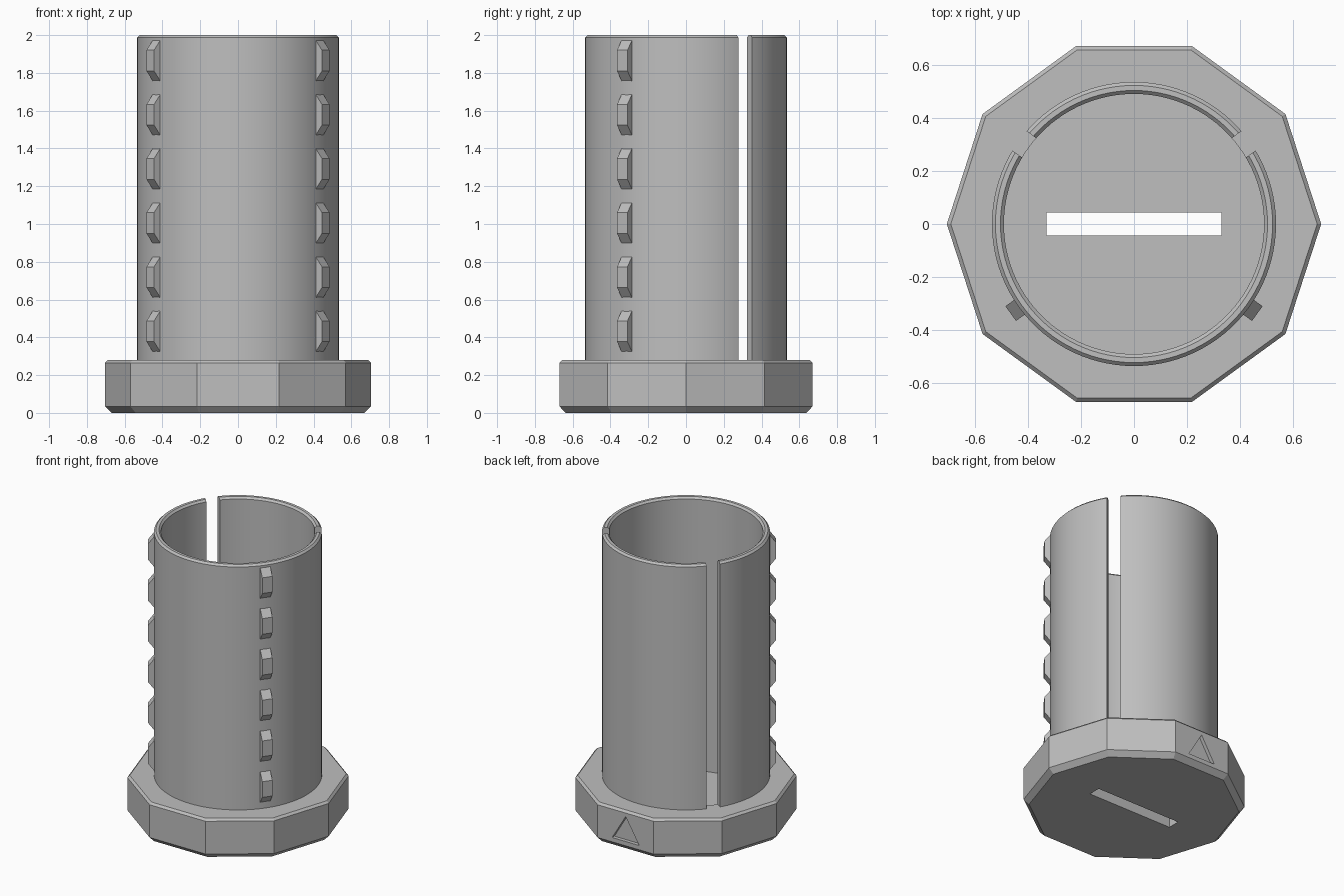
import bpy, bmesh
from math import cos, sin, pi, radians
from mathutils import Matrix, Vector

cube = bpy.data.objects.get("Cube")
if cube:
    bpy.data.objects.remove(cube, do_unlink=True)

grey = bpy.data.materials.new("plain_grey")
grey.use_nodes = True
colour = (0.52, 0.52, 0.52, 1)
grey.diffuse_color = colour
grey.node_tree.nodes["Principled BSDF"].inputs["Base Color"].default_value = colour


def finish(name, bm):
    bmesh.ops.recalc_face_normals(bm, faces=bm.faces)
    mesh = bpy.data.meshes.new(name)
    bm.to_mesh(mesh)
    bm.free()
    mesh.materials.append(grey)
    obj = bpy.data.objects.new(name, mesh)
    bpy.context.collection.objects.link(obj)
    return obj


def revolve(name, profile, sides, ring=False):
    """Turn an (r, z) profile round z; a ring joins its ends, a solid is capped."""
    bm = bmesh.new()
    loops = [[bm.verts.new((r * cos(2 * pi * i / sides), r * sin(2 * pi * i / sides), z))
              for i in range(sides)] for r, z in profile]
    pairs = list(zip(loops, loops[1:]))
    if ring:
        pairs.append((loops[-1], loops[0]))
    else:
        bm.faces.new(loops[0])
        bm.faces.new(loops[-1])
    for a, b in pairs:
        for i in range(sides):
            j = (i + 1) % sides
            bm.faces.new((a[i], a[j], b[j], b[i]))
    return finish(name, bm)


def prism(name, points, y0, y1, angle=0):
    """Extrude an (x, z) outline from y0 to y1, then swing it about z."""
    bm = bmesh.new()
    face = bm.faces.new([bm.verts.new((x, y0, z)) for x, z in points])
    new = bmesh.ops.extrude_face_region(bm, geom=[face])["geom"]
    moved = [v for v in new if isinstance(v, bmesh.types.BMVert)]
    bmesh.ops.translate(bm, verts=moved, vec=Vector((0, y1 - y0, 0)))
    bm.transform(Matrix.Rotation(radians(angle), 4, 'Z'))
    return finish(name, bm)


def rectangle(x0, x1, z0, z1):
    return [(x0, z0), (x1, z0), (x1, z1), (x0, z1)]


def activate(obj):
    bpy.ops.object.select_all(action='DESELECT')
    obj.select_set(True)
    bpy.context.view_layer.objects.active = obj


def cut(obj, cutter):
    cutter.hide_render = True
    mod = obj.modifiers.new("cut", 'BOOLEAN')
    mod.operation = 'DIFFERENCE'
    mod.solver = 'EXACT'
    mod.object = cutter
    activate(obj)
    bpy.ops.object.modifier_apply(modifier=mod.name)
    bpy.data.objects.remove(cutter, do_unlink=True)


SIDES = 100
BORE, OUTER, BASE_TOP, TOP = 0.49, 0.535, 0.28, 2.0

# Ten-sided base with chamfered rims, bore, coin slot and triangular pocket
base = revolve("base", [(0.67, 0), (0.705, 0.035), (0.705, 0.265), (0.69, BASE_TOP)], 10)
cut(base, revolve("bore_cutter", [(BORE, 0.08), (BORE, 0.5)], SIDES))
cut(base, prism("coin_slot_cutter", rectangle(-0.33, 0.33, -0.1, 0.2), -0.043, 0.043))
cut(base, prism("pocket_cutter", [(-0.105, 0.065), (0.105, 0.065), (0, 0.24)], 0.645, 0.75))

# Thin tube with bevelled lip and two lengthwise slots at the back
tube = revolve("tube", [(BORE, BASE_TOP), (OUTER, BASE_TOP), (OUTER, TOP - 0.013),
                        (OUTER - 0.013, TOP), (BORE + 0.013, TOP), (BORE, TOP - 0.013)],
               SIDES, ring=True)
for angle in (36, 144):
    cut(tube, prism("slot_cutter", rectangle(0.3, 0.7, 0.1, 2.2), -0.045, 0.045, angle))
activate(tube)
bpy.ops.object.shade_smooth_by_angle(angle=radians(30))

# Two columns of tapered ridges towards the front
for side, angle in (("left", -36), ("right", 216)):
    for i in range(6):
        z = 0.432 + i * 0.2866
        outline = [(0.515, z - 0.108), (0.533, z - 0.108), (0.574, z - 0.055),
                   (0.574, z + 0.055), (0.533, z + 0.108), (0.515, z + 0.108)]
        prism(f"{side}_ridge_{i + 1}", outline, -0.034, 0.034, angle)
